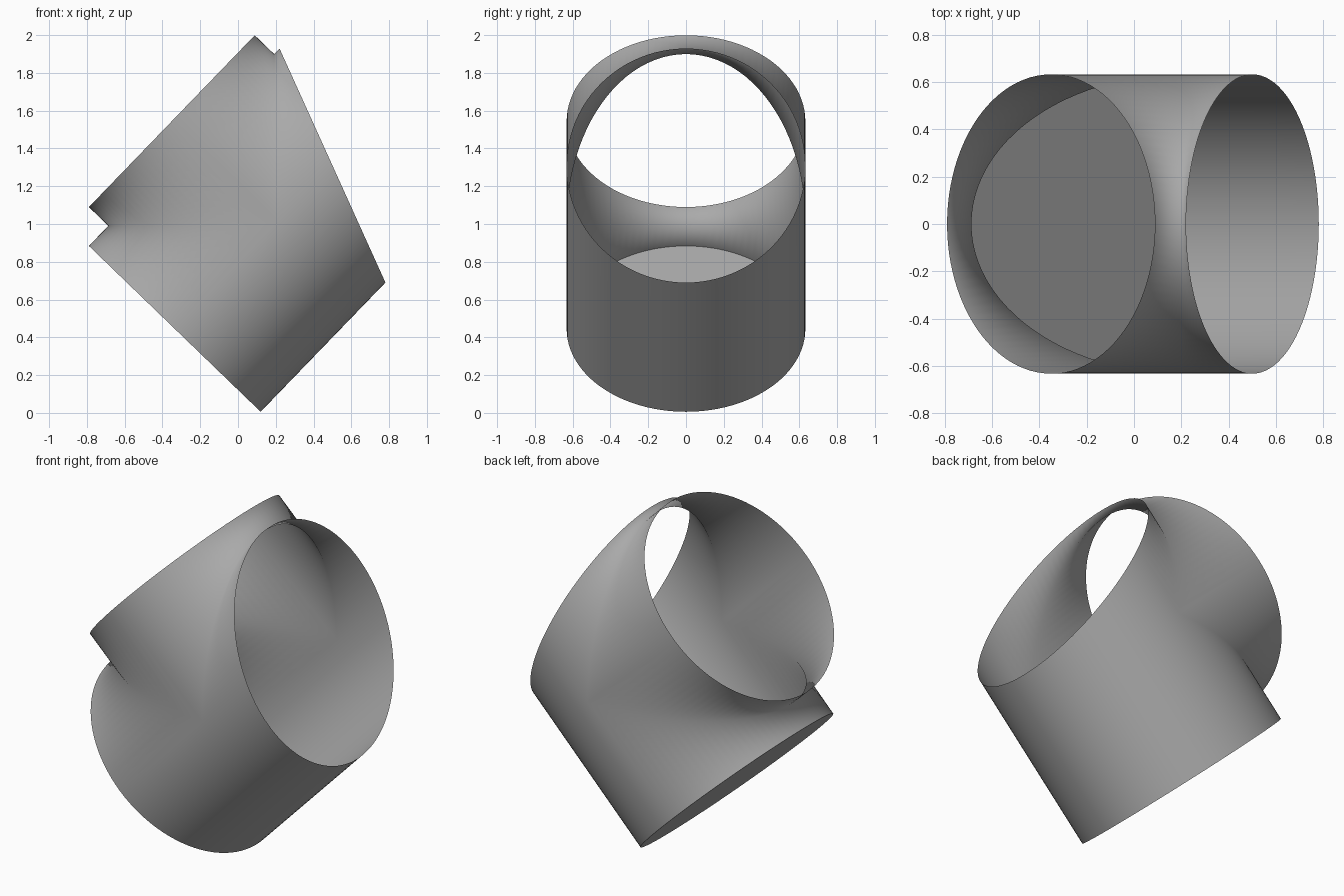
import bpy, bmesh, math
from mathutils import Vector

if "Cube" in bpy.data.objects:
    bpy.data.objects.remove(bpy.data.objects["Cube"])

RADIUS = 0.632
SEGMENTS = 96
BASE_REACH = 0.78      # axis crossing to the closed end
BRANCH_REACH = 0.775   # axis crossing to the branch rim
TILT = math.radians(46)
CENTRE = Vector((0.207, 0, 1.006))
U = Vector((math.cos(TILT), 0, math.sin(TILT)))    # main pipe axis
V = Vector((-math.sin(TILT), 0, math.cos(TILT)))   # branch pipe axis

grey = bpy.data.materials.new("plain_grey")
grey.use_nodes = True
colour = (0.4, 0.4, 0.4, 1)
grey.diffuse_color = colour
grey.node_tree.nodes["Principled BSDF"].inputs["Base Color"].default_value = colour


def point(u, y, v):
    return CENTRE + U * u + V * v + Vector((0, y, 0))


def slant(v):
    """Where the slanted mouth cuts the main pipe."""
    return 0.422 + 0.397 * v


def circle(i):
    a = 2 * math.pi * i / SEGMENTS
    return RADIUS * math.cos(a), RADIUS * math.sin(a)


def strip(bm, start, end):
    """One lengthwise wall strip between two pairs of points."""
    corners = [start[0], start[1], end[1], end[0]]
    bm.faces.new([bm.verts.new(c) for c in corners])


def finish(bm, name, smooth):
    bmesh.ops.remove_doubles(bm, verts=bm.verts, dist=0.0005)
    bmesh.ops.dissolve_degenerate(bm, edges=bm.edges, dist=0.0005)
    bmesh.ops.recalc_face_normals(bm, faces=bm.faces)
    for f in bm.faces:
        f.smooth = smooth
    mesh = bpy.data.meshes.new(name)
    bm.to_mesh(mesh)
    bm.free()
    mesh.materials.append(grey)
    obj = bpy.data.objects.new(name, mesh)
    bpy.context.collection.objects.link(obj)


# Pipe junction: both pipes share the mitred seam where |u| = v
bm = bmesh.new()
for i in range(SEGMENTS):
    ring = [circle(i), circle(i + 1)]
    base = [point(-BASE_REACH, y, v) for v, y in ring]
    mouth = [point(slant(v), y, v) for v, y in ring]
    if sum(v for v, y in ring) > 0:
        strip(bm, base, [point(-v, y, v) for v, y in ring])
        strip(bm, [point(v, y, v) for v, y in ring], mouth)
    else:
        # keep a ring of vertices level with the crossing
        middle = [point(0, y, v) for v, y in ring]
        strip(bm, base, middle)
        strip(bm, middle, mouth)
    # Branch pipe wall
    strip(bm, [point(u, y, abs(u)) for u, y in ring],
          [point(u, y, BRANCH_REACH) for u, y in ring])
finish(bm, "pipe_junction", True)

# Flat cap closing the lower end of the main pipe
bm = bmesh.new()
rim = [circle(i) for i in range(SEGMENTS)]
bm.faces.new([bm.verts.new(point(-BASE_REACH, y, v)) for v, y in rim])
bm.normal_update()
if bm.faces[:][0].normal.dot(U) > 0:
    bmesh.ops.reverse_faces(bm, faces=bm.faces[:])
finish(bm, "end_cap", False)
